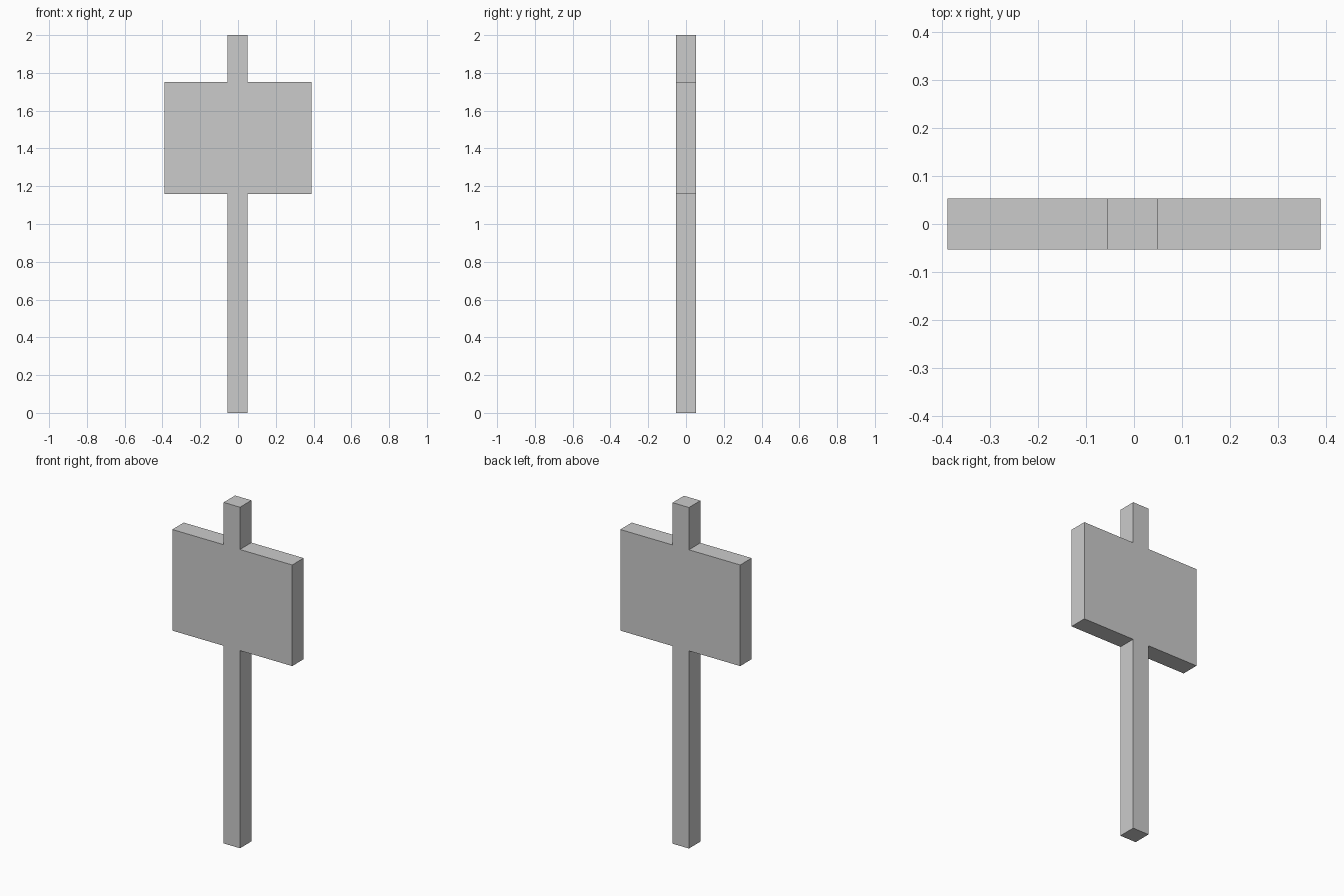
import bpy, bmesh

if "Cube" in bpy.data.objects:
    bpy.data.objects.remove(bpy.data.objects["Cube"])

HALF_DEPTH = 0.053
POST_L, POST_R = -0.056, 0.050      # post sits slightly left of centre
BOARD = 0.389                       # board half width
BOARD_BOTTOM, BOARD_TOP, TOP = 1.159, 1.752, 2.0

# Sign outline: post and flush board as one continuous profile
outline = [
    (POST_L, 0), (POST_R, 0),
    (POST_R, BOARD_BOTTOM), (BOARD, BOARD_BOTTOM),
    (BOARD, BOARD_TOP), (POST_R, BOARD_TOP),
    (POST_R, TOP), (POST_L, TOP),
    (POST_L, BOARD_TOP), (-BOARD, BOARD_TOP),
    (-BOARD, BOARD_BOTTOM), (POST_L, BOARD_BOTTOM),
]

# Extrude the profile from front to back
bm = bmesh.new()
front = bm.faces.new([bm.verts.new((x, -HALF_DEPTH, z)) for x, z in outline])
ext = bmesh.ops.extrude_face_region(bm, geom=[front], use_keep_orig=True)
back = [v for v in ext["geom"] if isinstance(v, bmesh.types.BMVert)]
bmesh.ops.translate(bm, verts=back, vec=(0, 2 * HALF_DEPTH, 0))
bmesh.ops.recalc_face_normals(bm, faces=bm.faces)

mesh = bpy.data.meshes.new("sign_post")
bm.to_mesh(mesh)
bm.free()
bpy.context.collection.objects.link(bpy.data.objects.new("sign_post", mesh))
